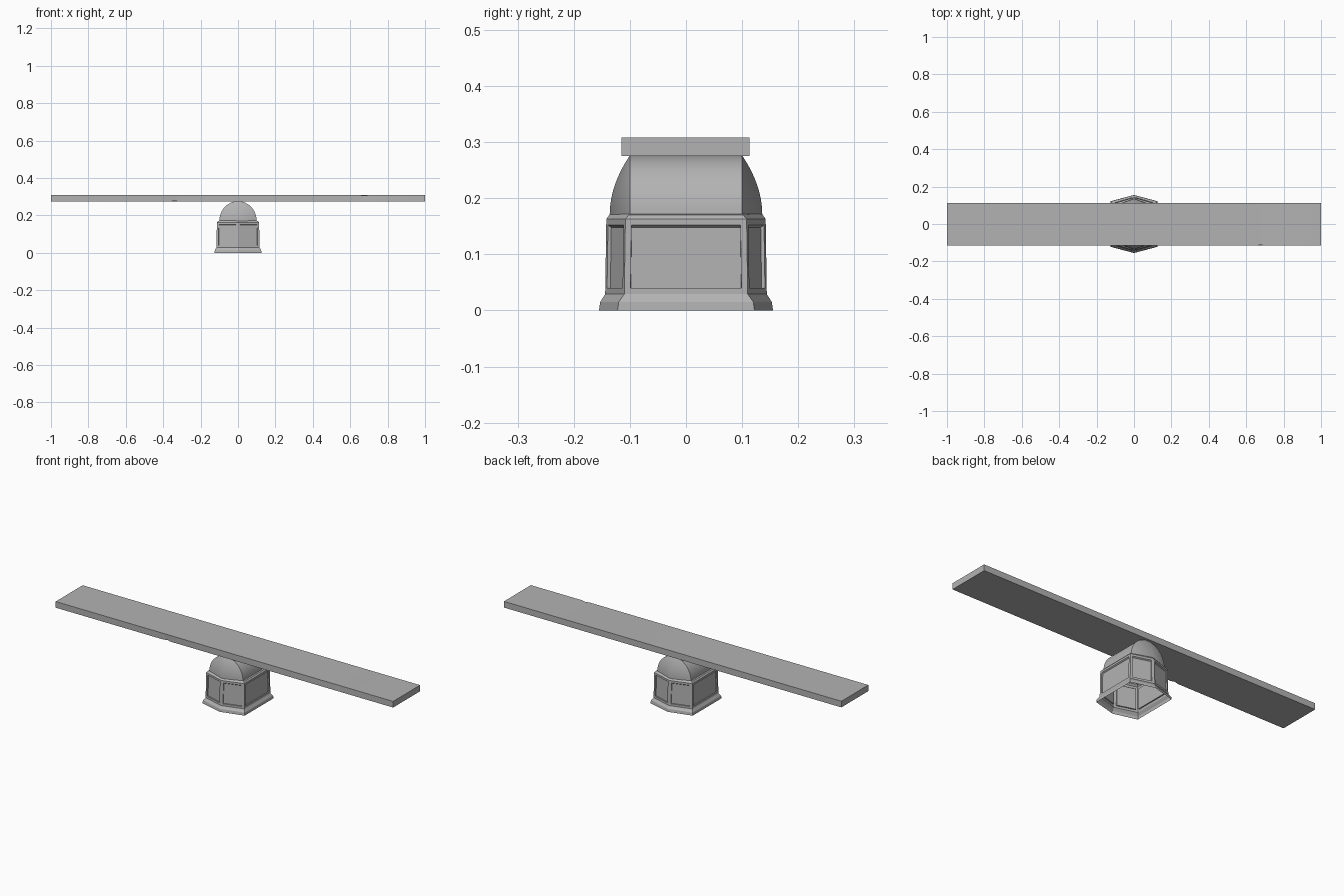
import bpy, bmesh, math

if "Cube" in bpy.data.objects:
    bpy.data.objects.remove(bpy.data.objects["Cube"])

grey = bpy.data.materials.new("dark_grey")
grey.diffuse_color = (0.45, 0.45, 0.45, 1)
grey.use_nodes = True
grey.node_tree.nodes["Principled BSDF"].inputs["Base Color"].default_value = grey.diffuse_color


def finish(name, bm, angle=22):
    bmesh.ops.remove_doubles(bm, verts=bm.verts, dist=1e-5)
    bmesh.ops.recalc_face_normals(bm, faces=bm.faces)
    me = bpy.data.meshes.new(name)
    bm.to_mesh(me)
    bm.free()
    me.materials.append(grey)
    ob = bpy.data.objects.new(name, me)
    bpy.context.collection.objects.link(ob)
    bpy.ops.object.select_all(action='DESELECT')
    ob.select_set(True)
    bpy.context.view_layer.objects.active = ob
    bpy.ops.object.shade_smooth_by_angle(angle=math.radians(angle))
    return ob


def loft(bm, rings):
    """Skin stretched hexagons: (half width, corner y, point y, z)."""
    loops = []
    for w, c, a, z in rings:
        plan = [(0, -a), (w, -c), (w, c), (0, a), (-w, c), (-w, -c)]
        loops.append([bm.verts.new((x, y, z)) for x, y in plan])
    bands = []
    for lo, hi in zip(loops, loops[1:]):
        bands.append([bm.faces.new((lo[i], lo[(i + 1) % 6], hi[(i + 1) % 6], hi[i]))
                      for i in range(6)])
    return bands


# Pedestal: flared foot and hollow body with a recessed panel on all six sides
bm = bmesh.new()
bands = loft(bm, [(0.125, 0.122, 0.155, 0.0), (0.124, 0.120, 0.153, 0.015),
                  (0.115, 0.110, 0.144, 0.029), (0.113, 0.108, 0.142, 0.163),
                  (0.107, 0.102, 0.137, 0.170), (0.099, 0.100, 0.135, 0.172)])
bmesh.ops.recalc_face_normals(bm, faces=bm.faces)
panels = bands[2]
bmesh.ops.inset_individual(bm, faces=panels, thickness=0.011, use_even_offset=True)
bmesh.ops.inset_individual(bm, faces=panels, thickness=0.0004, depth=-0.006,
                           use_even_offset=True)
# sloping lintel along the top of each recess
for v in {v for f in panels for v in f.verts}:
    if v.co.z > 0.1:
        v.co.z -= 0.004
finish("pedestal", bm, 18)

# Rounded pivot: barrel vault whose swelling ends taper to the ridge
bm = bmesh.new()
rings = []
steps = 12
for i in range(steps + 1):
    t = i / steps * math.pi / 2
    w = math.cos(t) if i < steps else 0.0
    rings.append((0.100 * w, 0.100, 0.100 + 0.036 * w * w, 0.170 + 0.106 * math.sin(t)))
loft(bm, rings)
finish("pivot_dome", bm, 45)

# Plank: long board with a few small chips in its front edges
bm = bmesh.new()
chips = {-0.36: (0, 0), -0.34: (1, 0.004), -0.32: (0, 0),
         0.655: (0, 0), 0.675: (2, 0.004), 0.695: (0, 0)}
stations = []
for x in [-1.0] + list(chips) + [1.0]:
    corner, cut = chips.get(x, (0, 0))
    lo = cut if corner == 1 else 0
    hi = cut if corner == 2 else 0
    section = [(-0.115 + lo, 0.275 + lo / 2), (0.113, 0.275),
               (0.113, 0.308), (-0.115 + hi, 0.308 - hi / 2)]
    stations.append([bm.verts.new((x, y, z)) for y, z in section])
for a, b in zip(stations, stations[1:]):
    for i in range(4):
        bm.faces.new((a[i], a[(i + 1) % 4], b[(i + 1) % 4], b[i]))
bm.faces.new(stations[0])
bm.faces.new(stations[-1])
finish("plank", bm)
